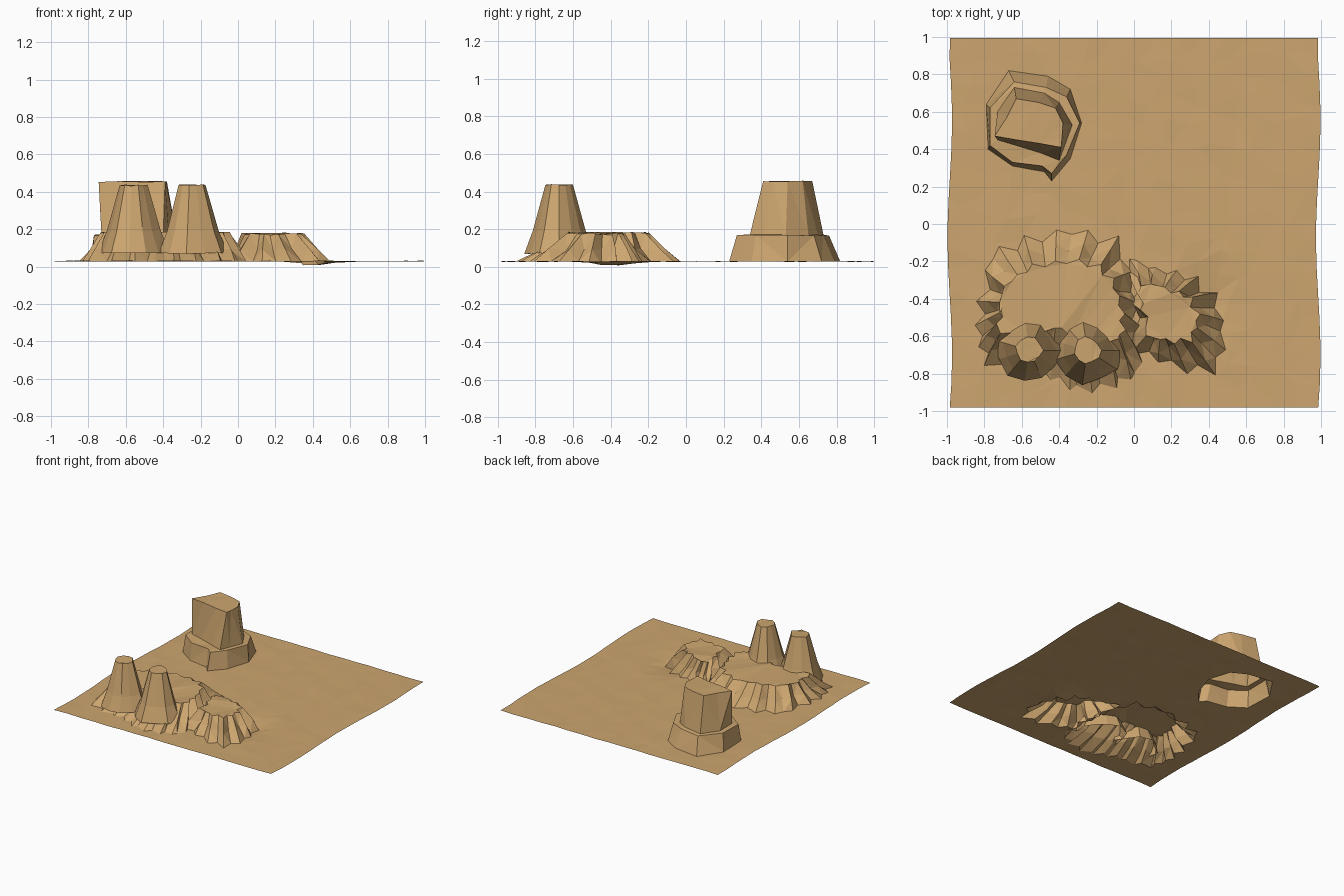
import bpy, bmesh, math, random
from mathutils import Vector, geometry

if "Cube" in bpy.data.objects:
    bpy.data.objects.remove(bpy.data.objects["Cube"])

random.seed(4)
sand = bpy.data.materials.new("sandstone")
sand.diffuse_color = (0.61, 0.38, 0.16, 1)
sand.use_nodes = True
sand.node_tree.nodes["Principled BSDF"].inputs["Base Color"].default_value = sand.diffuse_color


def ground_z(x, y):
    ripple = 0.0025 * math.sin(17 * x + 9 * y) * math.cos(13 * y - 7 * x)
    dip = 0.026 * math.exp(-((x - 0.38) ** 2 + (y + 0.40) ** 2) / 0.018)
    return 0.029 + ripple - dip


def make_object(name, bm):
    bmesh.ops.triangulate(bm, faces=bm.faces[:])
    mesh = bpy.data.meshes.new(name)
    bm.to_mesh(mesh)
    bm.free()
    mesh.materials.append(sand)
    obj = bpy.data.objects.new(name, mesh)
    bpy.context.collection.objects.link(obj)
    return obj


def subdivide(points, cuts):
    out = []
    for i, a in enumerate(points):
        b = points[(i + 1) % len(points)]
        out += [Vector(a).lerp(Vector(b), k / cuts) for k in range(cuts)]
    return out


def erode(ring, amount):
    # alternate ridges and gullies around the outline
    c = sum(ring, Vector((0, 0))) / len(ring)
    return [p + (p - c).normalized() * amount * ((-1) ** i * 0.7 + random.uniform(-0.5, 0.5))
            for i, p in enumerate(ring)]


def loft(name, rings, jitter=0.004):
    # rings: (list of xy, height or None for ground level); open below, capped on top
    bm = bmesh.new()
    loops = []
    for pts, z in rings:
        loops.append([bm.verts.new((p[0], p[1], ground_z(p[0], p[1]) if z is None
                                    else z + random.uniform(-jitter, jitter))) for p in pts])
    for a, b in zip(loops, loops[1:]):
        n = len(a)
        for i in range(n):
            j = (i + 1) % n
            bm.faces.new((a[i], a[j], b[j], b[i]))
    bm.faces.new(loops[-1])
    return make_object(name, bm)


def plateau(name, outer, inner, cuts, top):
    base = erode(subdivide(outer, cuts), 0.03)
    rim = erode(subdivide(inner, cuts), 0.02)
    mid = erode([a.lerp(b, 0.5) for a, b in zip(base, rim)], 0.014)
    loft(name, [(base, None), (mid, 0.09), (rim, top)], 0.006)
    return base


# eroded plateaus
left_base = plateau(
    "left_plateau",
    [(-.79, -.75), (-.60, -.81), (-.44, -.80), (-.30, -.89), (-.10, -.87), (.01, -.80), (.03, -.58),
     (0, -.36), (-.10, -.09), (-.33, -.04), (-.58, -.08), (-.76, -.18), (-.81, -.42), (-.82, -.60)],
    [(-.70, -.58), (-.58, -.60), (-.42, -.55), (-.32, -.60), (-.16, -.62), (-.06, -.60), (-.06, -.48),
     (-.10, -.34), (-.18, -.22), (-.36, -.20), (-.54, -.22), (-.66, -.30), (-.70, -.42), (-.72, -.50)],
    3, 0.18)
right_base = plateau(
    "right_plateau",
    [(0, -.68), (.2, -.75), (.43, -.80), (.48, -.58), (.42, -.38), (.28, -.27), (.12, -.25),
     (-.03, -.18), (.01, -.42)],
    [(.08, -.58), (.17, -.63), (.30, -.62), (.35, -.52), (.30, -.40), (.20, -.36), (.10, -.34),
     (.03, -.35), (.05, -.46)],
    3, 0.175)

# rock pillars
for name, cx, cy in (("left_pillar", -.56, -.675), ("right_pillar", -.25, -.675)):
    n = 11
    flutes = [random.uniform(0.88, 1.1) for _ in range(n)]
    rings = []
    for r, z in ((.18, .07), (.135, .19), (.07, .435)):
        rings.append(([(cx + r * flutes[i] * math.cos(math.tau * i / n),
                        cy + r * flutes[i] * math.sin(math.tau * i / n)) for i in range(n)], z))
    loft(name, rings)

# two-tier butte at the back
butte_base = [Vector(p) for p in (
    (-.78, .40), (-.65, .31), (-.48, .28), (-.44, .23), (-.34, .35), (-.28, .54),
    (-.34, .72), (-.46, .79), (-.67, .82), (-.79, .64))]
loft("back_butte", [
    (butte_base, None),
    ([(-.77, .42), (-.65, .33), (-.49, .31), (-.44, .27), (-.36, .37), (-.29, .54),
      (-.36, .68), (-.47, .73), (-.64, .76), (-.77, .62)], 0.168),
    ([(-.73, .45), (-.63, .42), (-.50, .38), (-.40, .34), (-.37, .42), (-.33, .53),
      (-.40, .65), (-.48, .70), (-.64, .73), (-.73, .60)], 0.17),
    ([(-.745, .47), (-.63, .45), (-.50, .43), (-.39, .41), (-.385, .46), (-.38, .54),
      (-.42, .62), (-.51, .65), (-.63, .67), (-.68, .57)], 0.455)], 0.003)


def inside(p, poly):
    hit = False
    for i, a in enumerate(poly):
        b = poly[i - 1]
        if (a.y > p.y) != (b.y > p.y) and p.x < (b.x - a.x) * (p.y - a.y) / (b.y - a.y) + a.x:
            hit = not hit
    return hit


# rough sand sheet, opened under the rocks
edge = []
for i, p in enumerate(subdivide([(-.985, -.98), (.985, -.98), (.985, .995), (-.985, .995)], 16)):
    wave = 0.012 * math.sin(5 * p.y - 1.2)
    if abs(p.x) > .98:
        p.x += wave if abs(p.y) < .97 else 0
    edge.append(p)
points, edges = [], []
for ring in (edge, left_base, right_base, butte_base):
    s = len(points)
    points += ring
    edges += [(s + i, s + (i + 1) % len(ring)) for i in range(len(ring))]
points += [Vector((-.9 + 1.8 * i / 15 + random.uniform(-.05, .05),
                   -.9 + 1.8 * j / 15 + random.uniform(-.05, .05)))
           for i in range(16) for j in range(16)]
points.append(Vector((.44, -.36)))
result = geometry.delaunay_2d_cdt(points, edges, [], 1, 1e-5)
bm = bmesh.new()
verts = [bm.verts.new((p.x, p.y, ground_z(p.x, p.y))) for p in result[0]]
for f in result[2]:
    c = sum((result[0][i] for i in f), Vector((0, 0))) / len(f)
    if not any(inside(c, r) for r in (left_base, right_base, butte_base)):
        bm.faces.new([verts[i] for i in f])
make_object("sand_ground", bm)
